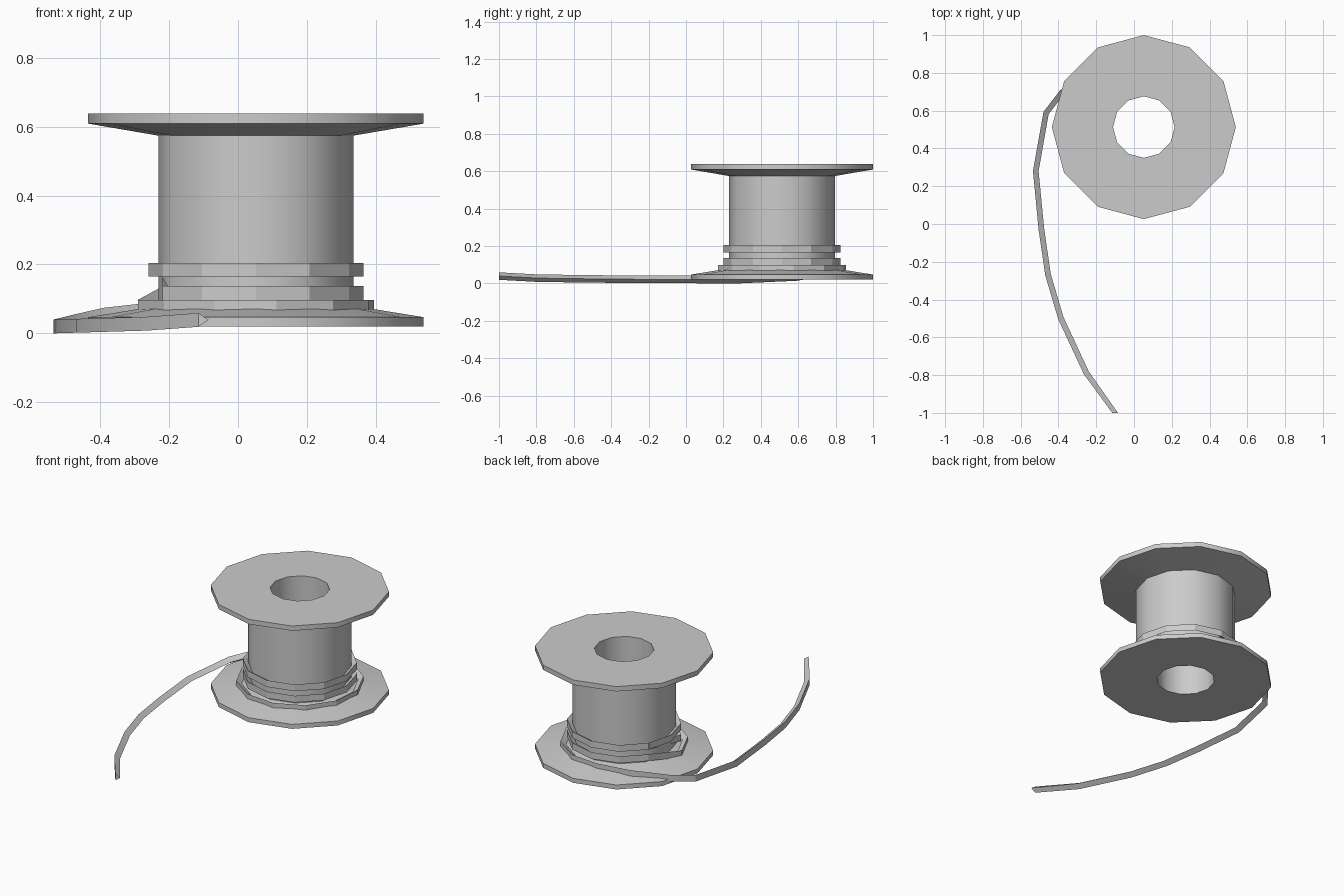
import bpy, bmesh
from math import sin, cos, radians
from mathutils import Vector

if "Cube" in bpy.data.objects:
    bpy.data.objects.remove(bpy.data.objects["Cube"])

CX, CY, SIDES = 0.052, 0.513, 12


def make_object(name, bm, angle):
    bmesh.ops.recalc_face_normals(bm, faces=bm.faces)
    mesh = bpy.data.meshes.new(name)
    bm.to_mesh(mesh)
    bm.free()
    ob = bpy.data.objects.new(name, mesh)
    bpy.context.collection.objects.link(ob)
    bpy.ops.object.select_all(action='DESELECT')
    ob.select_set(True)
    bpy.context.view_layer.objects.active = ob
    bpy.ops.object.shade_smooth_by_angle(angle=radians(angle))
    return ob


def bridge(bm, rings, closed):
    n = len(rings[0])
    pairs = list(zip(rings, rings[1:]))
    if closed:
        pairs.append((rings[-1], rings[0]))
    for a, b in pairs:
        for i in range(n):
            j = (i + 1) % n
            bm.faces.new((a[i], a[j], b[j], b[i]))


def polar(angle, radius, z):
    a = radians(angle)
    return Vector((CX + radius * cos(a), CY + radius * sin(a), z))


# Spool: closed profile (radius, z) revolved in 12 steps, with a through hole
profile = [(0.163, 0.02), (0.487, 0.02), (0.487, 0.047), (0.283, 0.08),
           (0.283, 0.574), (0.487, 0.609), (0.487, 0.638), (0.163, 0.638)]
bm = bmesh.new()
rings = [[bm.verts.new(polar(k * 360 / SIDES, r, z)) for r, z in profile]
         for k in range(SIDES)]
bridge(bm, rings, True)
make_object("spool", bm, 32)

# Cord path: loose tail on the ground, rising over the flange
path = [Vector(p) for p in [
    (-0.105, -1.0, 0.039), (-0.257, -0.79, 0.028), (-0.392, -0.5, 0.024),
    (-0.46, -0.27, 0.022), (-0.495, -0.03, 0.021), (-0.525, 0.28, 0.02),
    (-0.47, 0.59, 0.034), (-0.385, 0.70, 0.054), (-0.20, 0.81, 0.075)]]
# One loose turn, then two tight turns stacked up the core
path += [polar(a, 0.338, 0.077) for a in range(100, -171, -30)]
path += [polar(a, 0.302, 0.117) for a in range(-210, -511, -30)]
path += [polar(a, 0.302, 0.185) for a in range(-570, -931, -30)]

# Cord: triangular section with its flat side facing outwards
bm = bmesh.new()
rings = []
for i, p in enumerate(path):
    before = (p - path[i - 1]).normalized() if i else Vector()
    after = (path[i + 1] - p).normalized() if i < len(path) - 1 else Vector()
    t = before + after
    out = Vector((-t.y, t.x, 0)).normalized()
    if i == 0:
        out = Vector((-1, 0, 0))  # end cut square to the front
    up = Vector((0, 0, 0.02))
    rings.append([bm.verts.new(v) for v in
                  (p + out * 0.01 + up, p + out * 0.01 - up, p - out * 0.02)])
bridge(bm, rings, False)
bm.faces.new(rings[0])
bm.faces.new(rings[-1])
make_object("cord", bm, 25)
